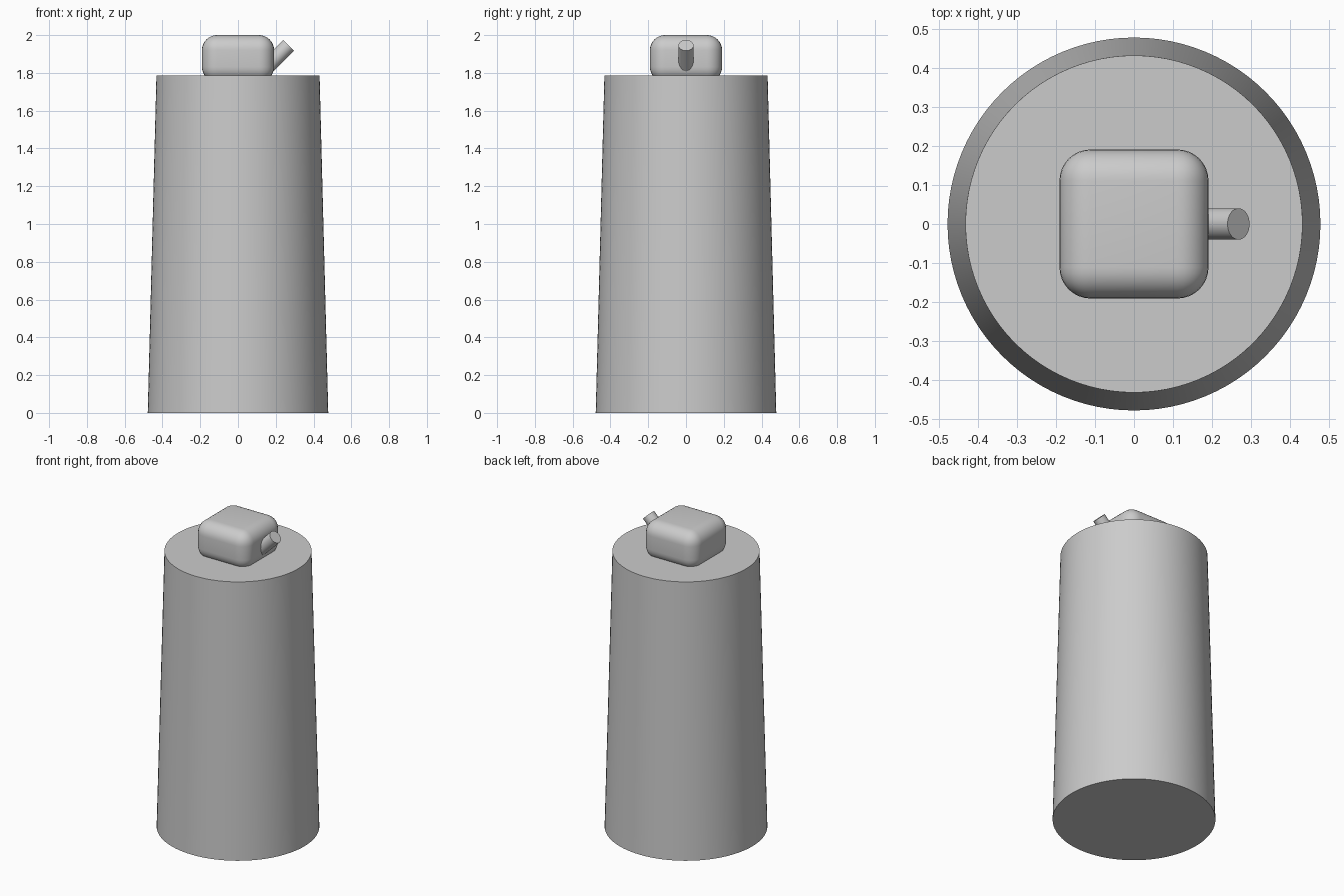
import bpy
import math
from mathutils import Vector

cube = bpy.data.objects.get("Cube")
if cube:
    bpy.data.objects.remove(cube, do_unlink=True)

# Single plain grey
grey = bpy.data.materials.new("light_grey")
grey.use_nodes = True
colour = (0.6, 0.6, 0.6, 1)
grey.diffuse_color = colour
grey.node_tree.nodes["Principled BSDF"].inputs["Base Color"].default_value = colour


def finish(name):
    """Name the active part, colour it and smooth its curved faces."""
    obj = bpy.context.object
    obj.name = name
    obj.data.materials.append(grey)
    bpy.ops.object.shade_smooth_by_angle(angle=math.radians(35))
    return obj


# Tapered body standing on the ground
body_height = 1.785
bpy.ops.mesh.primitive_cone_add(vertices=96, radius1=0.478, radius2=0.432,
                                depth=body_height,
                                location=(0, 0, body_height / 2))
finish("tapered_body")

# Rounded block cap, sunk slightly into the body
cap_bottom, cap_top, cap_width = 1.752, 2.0, 0.382
bpy.ops.mesh.primitive_cube_add(size=1, location=(0, 0, (cap_bottom + cap_top) / 2))
bpy.context.object.scale = (cap_width, cap_width, cap_top - cap_bottom)
bpy.ops.object.transform_apply(location=False, rotation=False, scale=True)
bevel = bpy.context.object.modifiers.new("rounding", 'BEVEL')
bevel.width = 0.08
bevel.segments = 8
bpy.ops.object.modifier_apply(modifier=bevel.name)
finish("rounded_cap")

# Slanted spout leaving the left side of the cap
tip = Vector((0.268, 0, 1.946))
direction = Vector((1, 0, 1)).normalized()
length = 0.2
bpy.ops.mesh.primitive_cylinder_add(vertices=48, radius=0.04, depth=length,
                                    location=tip - direction * length / 2,
                                    rotation=(0, math.radians(45), 0))
finish("spout")
